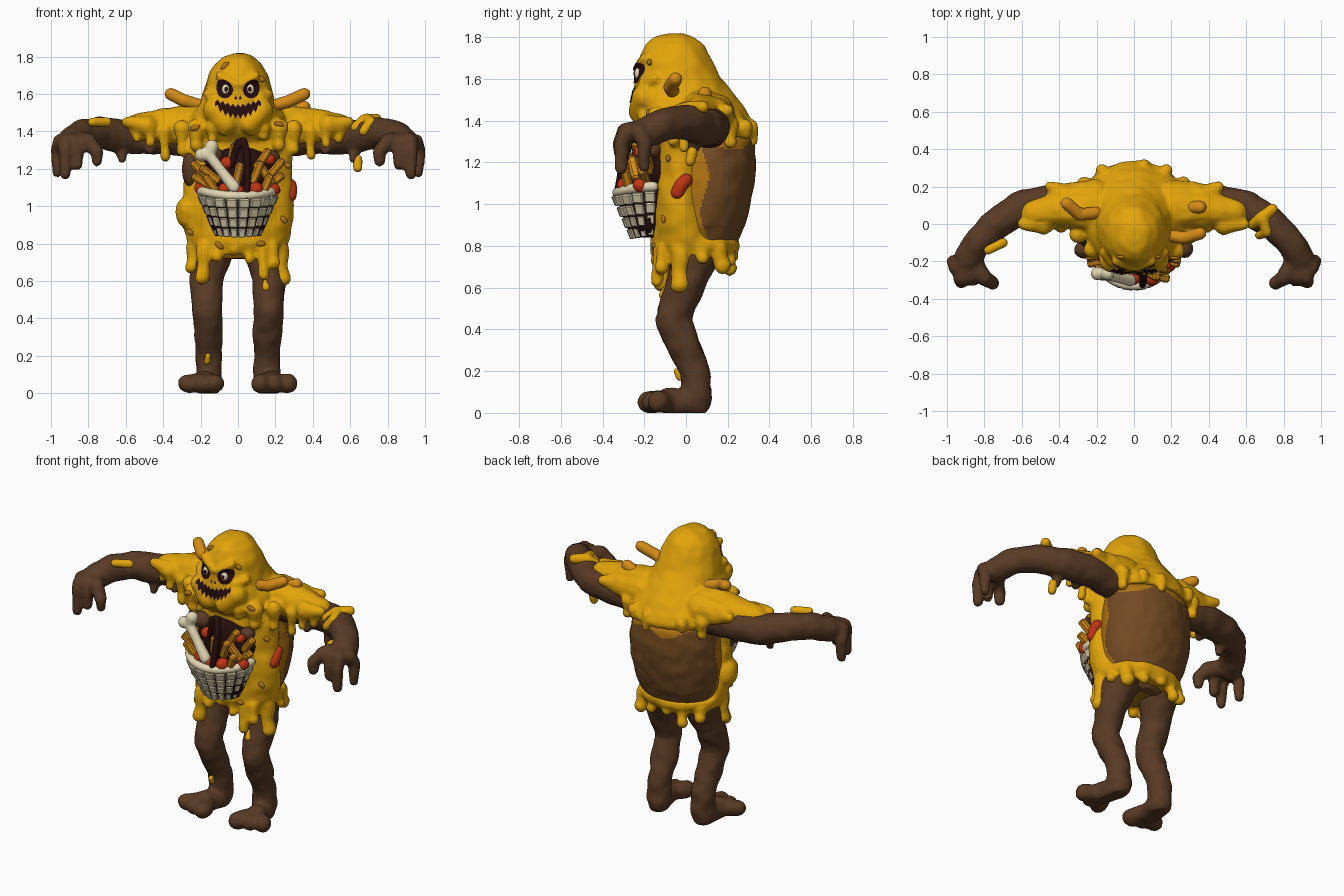
import bpy, bmesh, math, random
from mathutils import Vector, Matrix, noise
from mathutils.bvhtree import BVHTree

if "Cube" in bpy.data.objects:
    bpy.data.objects.remove(bpy.data.objects["Cube"])

random.seed(4)


def material(name, rgb):
    m = bpy.data.materials.new(name)
    m.diffuse_color = (*rgb, 1)
    m.use_nodes = True
    m.node_tree.nodes["Principled BSDF"].inputs["Base Color"].default_value = m.diffuse_color
    return m


CHEESE = material("cheese yellow", (0.76, 0.37, 0.003))
AMBER = material("amber crust", (0.42, 0.17, 0.006))
FRY = material("fry orange", (0.66, 0.26, 0.008))
BROWN = material("dark brown", (0.1, 0.043, 0.018))
TAN = material("warm brown", (0.17, 0.069, 0.017))
DARK = material("dark maroon", (0.02, 0.004, 0.004))
CREAM = material("bone cream", (0.76, 0.68, 0.45))
RED = material("tomato red", (0.52, 0.035, 0.006))


def chain(bm, *pts):
    """Rounded tube through points (x, y, z, radius)."""
    for p in pts:
        bmesh.ops.create_icosphere(bm, subdivisions=2, radius=p[3],
                                   matrix=Matrix.Translation(p[:3]))
    for a, b in zip(pts, pts[1:]):
        va, vb = Vector(a[:3]), Vector(b[:3])
        d = vb - va
        mat = Matrix.Translation((va + vb) / 2) @ d.to_track_quat('Z', 'Y').to_matrix().to_4x4()
        bmesh.ops.create_cone(bm, cap_ends=True, segments=14, radius1=a[3],
                              radius2=b[3], depth=d.length, matrix=mat)


def loft(bm, sections, n=40):
    """Closed stack of ellipses (z, half width, front y, back y)."""
    rings = []
    for z, hx, yf, yb in sections:
        rings.append([bm.verts.new((hx * math.cos(t), (yf + yb) / 2 + (yb - yf) / 2 * math.sin(t), z))
                      for t in (2 * math.pi * i / n for i in range(n))])
    for a, b in zip(rings, rings[1:]):
        for i in range(n):
            j = (i + 1) % n
            bm.faces.new((a[i], b[i], b[j], a[j]))
    bm.faces.new(rings[0])
    bm.faces.new(rings[-1][::-1])
    bmesh.ops.recalc_face_normals(bm, faces=bm.faces)


def ellipsoid(bm, c, r, rot=0):
    m = Matrix.Translation(c) @ Matrix.Rotation(rot, 4, 'Y') @ Matrix.Diagonal((*r, 1))
    bmesh.ops.create_icosphere(bm, subdivisions=3, radius=1, matrix=m)


def finish(name, bm, mats, voxel=0, rough=0, smooth=True, rule=None):
    """Turn bm into an object; optionally fuse its pieces into one skin."""
    me = bpy.data.meshes.new(name)
    bm.to_mesh(me)
    bm.free()
    ob = bpy.data.objects.new(name, me)
    bpy.context.collection.objects.link(ob)
    if voxel:
        r = ob.modifiers.new("fuse", 'REMESH')
        r.mode, r.voxel_size = 'VOXEL', voxel
        s = ob.modifiers.new("soften", 'SMOOTH')
        s.factor, s.iterations = 0.5, 4
        dg = bpy.context.evaluated_depsgraph_get()
        me = bpy.data.meshes.new_from_object(ob.evaluated_get(dg))
        ob.modifiers.clear()
        ob.data = me
        normals = [v.normal.copy() for v in me.vertices]
        for v, nrm in zip(me.vertices, normals):
            v.co += nrm * rough * noise.noise(v.co * 14)
            v.co.z = max(v.co.z, 0)
    me.materials.clear()
    for m in mats:
        me.materials.append(m)
    for p in me.polygons:
        p.use_smooth = smooth
        p.material_index = rule(p.center) if rule else 0
    return ob


# Torso with a crusty band where the cheese ends
bm = bmesh.new()
loft(bm, [(1.44, .2, -.08, .24), (1.3, .265, -.12, .327), (1.2, .282, -.13, .337), (1.05, .288, -.13, .32),
          (.9, .265, -.13, .285), (.8, .225, -.12, .24), (.72, .14, -.08, .15)])
finish("torso", bm, [TAN, AMBER], .009, .006, rule=lambda c: int(
    c.z > 1.285 + .025 * math.sin(c.x * 22) or c.y < .09 + .02 * math.sin(c.z * 18)))

# Legs, feet, arms and hands
for s, side in ((-1, "left"), (1, "right")):
    bm = bmesh.new()
    chain(bm, (s * .13, .06, .8, .12), (s * .168, .0, .62, .092), (s * .165, -.065, .45, .082),
          (s * .158, -.01, .32, .08), (s * .155, .045, .2, .07), (s * .155, .05, .07, .074))
    chain(bm, (s * .155, .05, .05, .07), (s * .18, -.08, .055, .065))
    for i in range(3):
        chain(bm, (s * .17, -.06, .055, .05), (s * (.122 + .073 * i), -.18 + .022 * i, .052, .053))
    finish(side + "_leg", bm, [BROWN], .012, .008)
    bm = bmesh.new()
    chain(bm, (s * .2, .1, 1.36, .1), (s * .42, .12, 1.37, .093), (s * .6, .09, 1.37, .092),
          (s * .74, .0, 1.395, .084), (s * .84, -.1, 1.385, .078), (s * .89, -.19, 1.345, .077))
    for x, y, z in ((.965, -.2, 1.18), (.925, -.31, 1.17), (.86, -.3, 1.22), (.755, -.315, 1.24)):
        kx, ky = (.89 + x) / 2 + .02 * (x - .86) / .1, (y - .2) / 2
        chain(bm, (s * .88, -.18, 1.35, .055), (s * kx, ky - .03, 1.345, .045),
              (s * x, y, 1.29, .036), (s * x, y, z, .03))
    for x, z in ((.62, 1.23), (.47, 1.28)):
        chain(bm, (s * x, .06, 1.34, .045), (s * x, .03, z + .02, .026))
    finish(side + "_arm", bm, [BROWN], .012, .006)

# Cheese coat: hooded head, apron, skirt and sleeves
bm = bmesh.new()
loft(bm, [(1.817, .03, -.1, -.02), (1.802, .08, -.15, .04), (1.76, .124, -.195, .085), (1.7, .16, -.225, .12),
          (1.62, .182, -.245, .16), (1.55, .205, -.255, .21), (1.48, .25, -.255, .265), (1.4, .29, -.22, .318),
          (1.35, .295, -.18, .342), (1.32, .27, -.15, .333)])
loft(bm, [(1.45, .25, -.16, .1), (1.3, .295, -.165, .12), (1.15, .288, -.165, .12), (1., .3, -.17, .12),
          (.9, .295, -.17, .14), (.8, .27, -.17, .18), (.75, .24, -.15, .15)])
loft(bm, [(.83, .265, -.17, .255), (.79, .262, -.165, .258), (.74, .235, -.15, .225)])
ellipsoid(bm, (-.27, -.03, .97), (.06, .08, .09))                          # hip bulge
for s in (-1, 1):
    chain(bm, (s * .2, .08, 1.43, .12), (s * .38, .08, 1.425, .102), (s * .54, .06, 1.42, .077))
    chain(bm, (s * .2, .14, 1.43, .1), (s * .36, .14, 1.43, .08), (s * .45, .2, 1.45, .03))
    chain(bm, (s * .48, -.0, 1.43, .06), (s * .59, .0, 1.45, .03))
    chain(bm, (s * .12, -.19, 1.51, .07), (s * .06, -.22, 1.44, .055))     # jowls
    chain(bm, (s * .012, -.238, 1.65, .018), (s * .1, -.2, 1.7, .022))     # brows
    chain(bm, (s * .12, -.2, 1.575, .03), (s * .16, -.15, 1.6, .03))       # cheeks
    # sleeve, collar and mantle drips: x, y, top z, bottom z, radius
    for x, y, zt, zb, r in ((.3, -.06, 1.42, 1.27, .035), (.39, -.01, 1.4, 1.25, .03), (.47, -.02, 1.42, 1.32, .026),
                            (.54, .0, 1.42, 1.35, .024), (.22, -.14, 1.42, 1.3, .04), (.14, -.19, 1.42, 1.33, .03),
                            (.07, -.22, 1.42, 1.36, .03), (.265, .215, 1.38, 1.25, .032), (.17, .285, 1.37, 1.3, .03),
                            (.4, .13, 1.42, 1.36, .04)):
        zb += random.uniform(-.02, .02)
        chain(bm, (s * x, y, zt, r * 1.3), (s * x, y, (zt + zb) / 2, r * .8), (s * x, y, zb + r, r * .95))
# hem drips: x, y, bottom z, radius
for x, y, zb, r in ((-.25, -.03, .64, .035), (-.19, -.12, .58, .038), (-.11, -.14, .7, .033), (-.02, -.14, .74, .03),
                    (.06, -.14, .69, .028), (.14, -.14, .6, .03), (.235, -.03, .57, .044), (.19, -.12, .66, .035),
                    (.2, .175, .665, .04), (.24, .08, .71, .032), (.1, .21, .7, .032), (-.02, .22, .72, .03),
                    (-.12, .21, .66, .034), (-.21, .16, .69, .036)):
    chain(bm, (x * .94, y * .88, .78, r * 1.2), (x * .98, y * .97, (zb + .78) / 2, r * .9), (x, y, zb + r, r * 1.05))
chain(bm, (.06, .315, 1.38, .03), (.06, .32, 1.3, .026))
cheese = finish("cheese_coat", bm, [CHEESE], .011, .007)

# Loose cheese scraps
bm = bmesh.new()
chain(bm, (.63, .0, 1.42, .03), (.68, .03, 1.46, .035), (.74, .08, 1.465, .03))
chain(bm, (.69, .03, 1.465, .032), (.71, -.04, 1.45, .03), (.67, -.06, 1.4, .024))
chain(bm, (-.78, -.14, 1.45, .024), (-.7, -.1, 1.45, .026))
chain(bm, (.145, -.095, .6, .012), (.15, -.11, .565, .022))
chain(bm, (-.16, -.045, .2, .016), (-.165, -.03, .17, .018))
chain(bm, (.64, .03, 1.25, .026), (.64, .02, 1.205, .025))
finish("cheese_scraps", bm, [CHEESE], .006)

# Face plates laid onto the front of the head
b2 = bmesh.new()
b2.from_mesh(cheese.data)
tree = BVHTree.FromBMesh(b2)
b2.free()


def front(x, z, off=.006):
    hit = tree.ray_cast(Vector((x, -1, z)), Vector((0, 1, 0)))[0]
    return (x, (hit.y if hit else -.2) - off, z)


def plate(name, columns, mat, rows=6):
    bm = bmesh.new()
    grid = [[bm.verts.new(front(x, lo + (hi - lo) * k / rows)) for k in range(rows + 1)]
            for x, lo, hi in columns]
    for a, b in zip(grid, grid[1:]):
        for k in range(rows):
            bm.faces.new((a[k], b[k], b[k + 1], a[k + 1]))
    finish(name, bm, [mat])


for s, side in ((-1, "left"), (1, "right")):
    cols = []
    for i in range(13):
        u = -1 + i / 6
        h = .052 * math.sqrt(max(0, 1 - u * u)) + .001
        cols.append((s * .07 + u * .046, 1.63 - h, 1.63 + h * .85 + .016 * u * s))
    plate(side + "_eye_socket", cols, DARK)
    bm = bmesh.new()
    ellipsoid(bm, front(s * .064, 1.625, 0), (.023, .018, .029))
    finish(side + "_eye", bm, [CREAM])
    bm = bmesh.new()
    ellipsoid(bm, front(s * .063, 1.625, .016), (.009, .006, .012))
    finish(side + "_pupil", bm, [DARK])
    plate(side + "_nostril", [(s * .012 - .007, 1.575, 1.578), (s * .012, 1.57, 1.592), (s * .012 + .007, 1.575, 1.578)], DARK)
mouth = []
for i in range(19):
    u = -1 + i / 9
    mid, jag = 1.512 + .045 * u * u, .013 * (-1) ** i
    h = .032 * (1 - .7 * u ** 4)
    mouth.append((u * .122, mid - h - jag, mid + h * .8 - jag * .7))
plate("mouth", mouth, DARK)

# Dark belly cavity and basket shell
bm = bmesh.new()
ellipsoid(bm, (.01, -.12, 1.17), (.2, .1, .165))
loft(bm, [(1.075, .2, -.338, -.02), (1., .187, -.322, -.03), (.9, .15, -.288, -.05), (.84, .12, -.262, -.08)])
finish("belly_cavity", bm, [DARK])

# Bare flesh showing beside the cavity
bm = bmesh.new()
ellipsoid(bm, (-.25, -.065, 1.2), (.05, .06, .1))
ellipsoid(bm, (.18, -.16, 1.26), (.045, .045, .04))
ellipsoid(bm, (-.14, -.17, 1.27), (.06, .045, .05))
finish("bare_flesh", bm, [BROWN])

# Basket of rounded cream blocks wrapping a tapered half bowl
bm = bmesh.new()
for row in range(4):
    t = row / 3
    hx, hy = .125 + .072 * t, .105 + .072 * t
    for i in range(10):
        a = math.pi * (i + .5) / 10 * 1.06 - math.pi * .03
        c, sn = math.cos(a), math.sin(a)
        w = math.pi * 1.06 / 10 * math.hypot(hx * sn, hy * c)
        m = (Matrix.Translation((hx * c, -.16 - hy * sn, .88 + .053 * row - .022 * sn))
             @ Matrix.Rotation(math.atan2(hy * c, hx * sn), 4, 'Z')
             @ Matrix.Rotation(.38, 4, 'X') @ Matrix.Diagonal((w * .89, .024, .051, 1)))
        bmesh.ops.create_cube(bm, size=1, matrix=m)
bmesh.ops.bevel(bm, geom=bm.edges[:], offset=.005, segments=1, affect='EDGES')
finish("basket_blocks", bm, [CREAM], smooth=False)
bm = bmesh.new()
chain(bm, *[(.205 * math.cos(a), -.155 - .175 * math.sin(a), 1.085 - .03 * math.sin(a) ** 2, .025)
            for a in (math.pi * i / 16 for i in range(17))])
finish("basket_rim", bm, [CREAM], .008)

# Basket handle, bone, fries and sauce balls
bm = bmesh.new()
chain(bm, (-.035, -.24, 1.22, .018), (.0, -.24, 1.34, .021), (.03, -.25, 1.35, .021), (.05, -.28, 1.27, .021),
      (.05, -.31, 1.15, .02), (.045, -.33, 1.04, .019))
finish("basket_handle", bm, [DARK], .007)
bm = bmesh.new()
chain(bm, (-.16, -.27, 1.28, .03), (-.09, -.285, 1.19, .028), (-.02, -.3, 1.1, .034))
for x, z in ((-.195, 1.275), (-.14, 1.32)):
    chain(bm, (x, -.265, z, .038), (-.155, -.27, 1.275, .03))
finish("bone", bm, [CREAM], .008)
bm = bmesh.new()
for x, z, a, y in ((-.19, 1.13, -1.0, -.2), (-.15, 1.17, -.9, -.23), (-.14, 1.11, -.6, -.27), (-.2, 1.19, -.8, -.17),
                   (.13, 1.25, .6, -.23), (.1, 1.18, .4, -.27), (.15, 1.17, -.6, -.25), (.19, 1.13, .9, -.2),
                   (.15, 1.11, .4, -.28), (.2, 1.2, .7, -.18), (-.03, 1.27, .2, -.19), (.0, 1.17, .2, -.24)):
    m = (Matrix.Translation((x, y, z)) @ Matrix.Rotation(a, 4, 'Y') @ Matrix.Rotation(.2, 4, 'X')
         @ Matrix.Diagonal((.044, .044, .13, 1)))
    bmesh.ops.create_cube(bm, size=1, matrix=m)
bmesh.ops.bevel(bm, geom=bm.edges[:], offset=.01, segments=1, affect='EDGES')
finish("basket_fries", bm, [FRY], smooth=False)
bm = bmesh.new()
for x, y, z, r in ((-.07, -.28, 1.09, .036), (.095, -.29, 1.09, .04), (.17, -.22, 1.25, .03), (-.2, -.19, 1.1, .034),
                   (-.06, -.23, 1.23, .035), (.19, -.22, 1.09, .035), (.0, -.29, 1.08, .034)):
    ellipsoid(bm, (x, y, z), (r, r, r))
finish("tomatoes", bm, [RED])
bm = bmesh.new()
chain(bm, (.28, -.04, 1.055, .034), (.285, -.025, 1.09, .033), (.28, .0, 1.115, .034))
finish("flank_bean", bm, [RED], .007)

# Fries stuck in the shoulders and crumbs in the cheese
bm = bmesh.new()
chain(bm, (-.2, .06, 1.54, .033), (-.29, .05, 1.565, .035), (-.36, .11, 1.6, .034))
chain(bm, (.18, -.06, 1.535, .033), (.27, -.075, 1.56, .035), (.355, -.05, 1.6, .034))
chain(bm, (.31, .09, 1.51, .034), (.355, .09, 1.53, .035))
finish("shoulder_fries", bm, [FRY], .008)
bm = bmesh.new()
for x, z in ((-.23, 1.42), (.22, 1.44), (-.25, .86), (.24, .93), (-.1, .79), (-.07, 1.75), (.12, 1.68),
             (.26, 1.22), (.12, .8)):
    ellipsoid(bm, front(x, z, -.002), (.028, .012, .016), random.uniform(-.9, .9))
finish("cheese_crumbs", bm, [AMBER])
